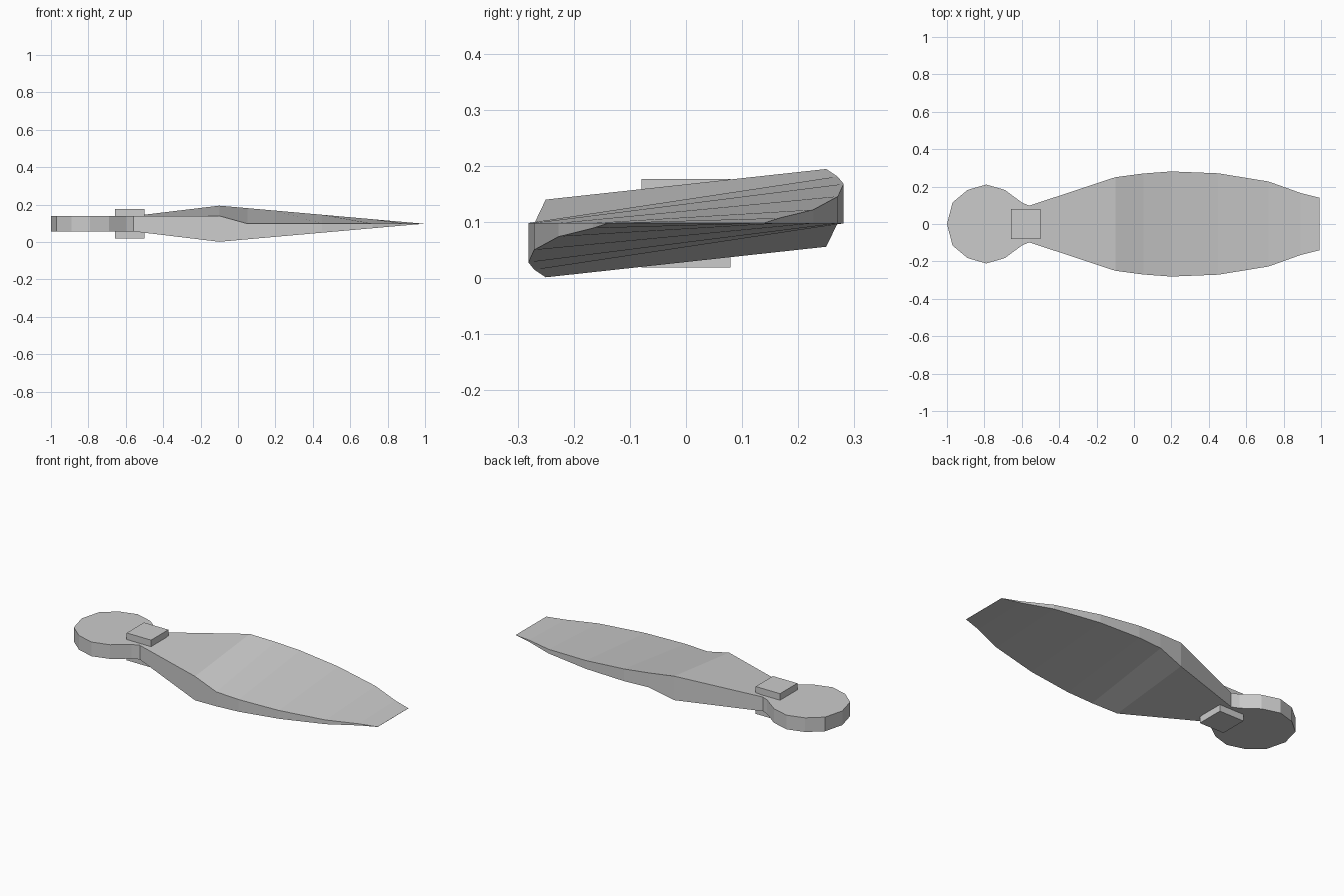
import bpy, bmesh

if "Cube" in bpy.data.objects:
    bpy.data.objects.remove(bpy.data.objects["Cube"])

ZC = 0.098       # height of the blade axis
X_MAX, X_TIP = -0.1, 0.992


def finish(bm, name):
    bmesh.ops.recalc_face_normals(bm, faces=bm.faces)
    mesh = bpy.data.meshes.new(name)
    bm.to_mesh(mesh)
    bm.free()
    obj = bpy.data.objects.new(name, mesh)
    bpy.context.collection.objects.link(obj)
    return obj


# Root disc: half outline mirrored across y, extruded between two levels
half = [(-0.97, 0.115), (-0.89, 0.182), (-0.79, 0.211),
        (-0.69, 0.182), (-0.60, 0.115), (-0.56, 0.098)]
outline = [(-1.0, 0.0)] + half + [(x, -y) for x, y in reversed(half)]
bm = bmesh.new()
face = bm.faces.new([bm.verts.new((x, y, ZC - 0.041)) for x, y in outline])
ext = bmesh.ops.extrude_face_region(bm, geom=[face])
bmesh.ops.translate(bm, vec=(0, 0, 0.082),
                    verts=[v for v in ext["geom"] if isinstance(v, bmesh.types.BMVert)])
finish(bm, "root_disc")

# Blade: twisted sections, each symmetric under a half turn about the x axis
# (x, half width); high and low are the edge offsets above and below the axis
stations = [(-0.56, 0.098), (X_MAX, 0.25), (0.05, 0.27), (0.2, 0.281),
            (0.45, 0.271), (0.72, 0.227), (0.89, 0.166), (X_TIP, 0.14)]
bm = bmesh.new()
rings = []
for x, w in stations:
    if x < X_MAX:
        high = low = 0.041
    else:
        high = 0.0965 * (X_TIP - x) / (X_TIP - X_MAX)
        low = 0.042 if x == X_MAX else 0.0
    high, low = max(high, 0.0005), max(low, 0.0003)
    ring = [(-w, -high), (w, -low), (w, high), (-w, low)]
    rings.append([bm.verts.new((x, y, ZC + z)) for y, z in ring])
for a, b in zip(rings, rings[1:]):
    for i in range(4):
        j = (i + 1) % 4
        bm.faces.new((a[i], a[j], b[j], b[i]))
bm.faces.new(rings[0])
bm.faces.new(rings[-1])
finish(bm, "blade")

# Clamp block passing through the neck
bm = bmesh.new()
bmesh.ops.create_cube(bm, size=1)
bmesh.ops.scale(bm, vec=(0.156, 0.158, 0.158), verts=bm.verts)
block = finish(bm, "clamp_block")
block.location = (-0.579, 0, ZC)
